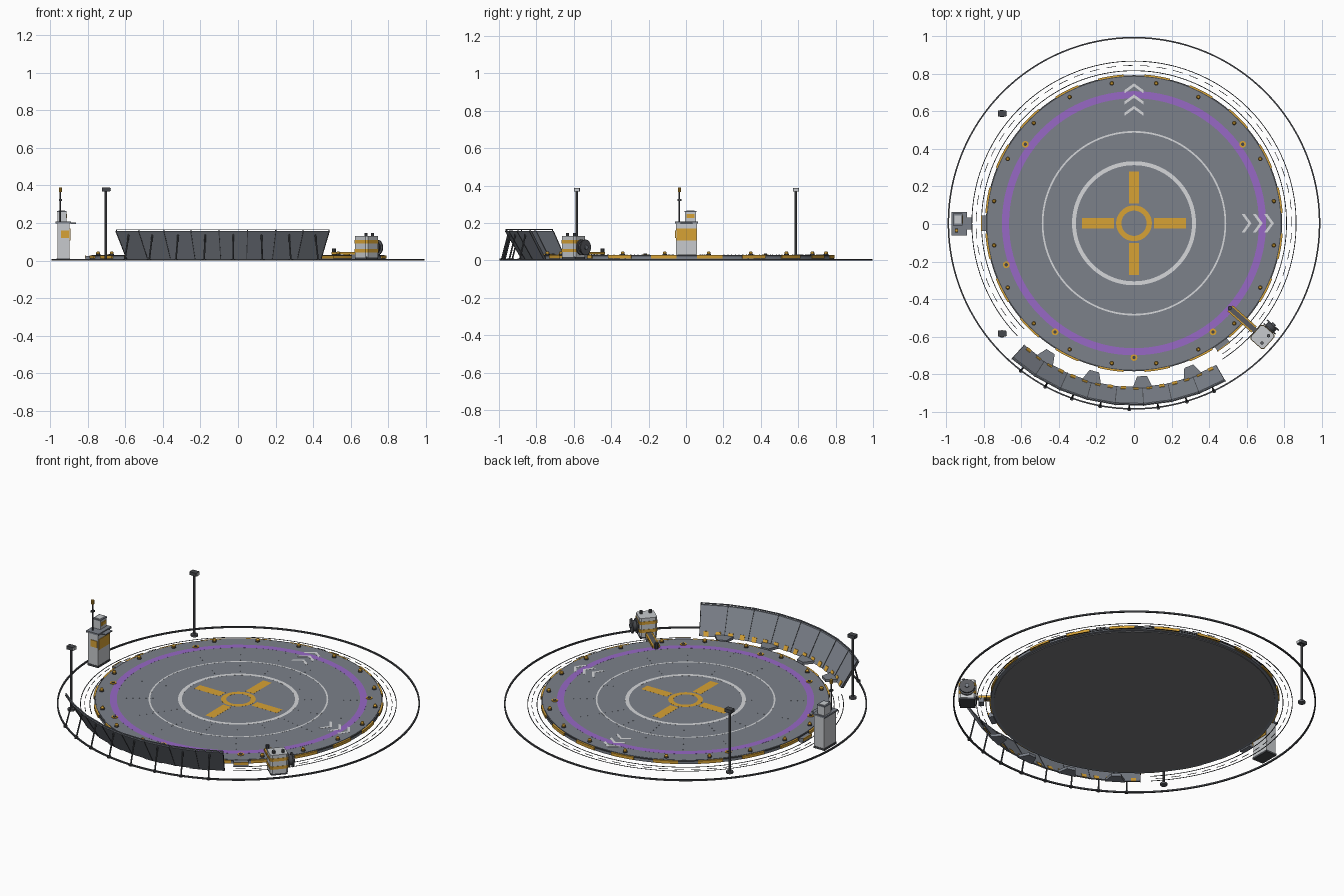
import bpy, bmesh
from math import radians, cos, sin, pi
from mathutils import Matrix, Vector

cube = bpy.data.objects.get("Cube")
if cube:
    bpy.data.objects.remove(cube, do_unlink=True)

COLOURS = {
    "slate": (0.2, 0.22, 0.255),
    "underside_grey": (0.185, 0.186, 0.2),
    "dark_grey": (0.1, 0.104, 0.115),
    "charcoal": (0.06, 0.064, 0.072),
    "amber": (0.68, 0.36, 0.035),
    "light_grey": (0.57, 0.59, 0.61),
    "marking_white": (0.67, 0.68, 0.7),
    "violet": (0.31, 0.14, 0.56),
}
MATS = {}
for key, rgb in COLOURS.items():
    m = bpy.data.materials.new(key)
    m.use_nodes = True
    m.diffuse_color = (*rgb, 1)
    m.node_tree.nodes["Principled BSDF"].inputs["Base Color"].default_value = (*rgb, 1)
    MATS[key] = m

CENTRE = Matrix.Translation((0, 0.004, 0))


def radial(deg, r=0.0):
    """Frame whose x axis points outwards at the given angle."""
    return CENTRE @ Matrix.Rotation(radians(deg), 4, "Z") @ Matrix.Translation((r, 0, 0))


class Part:
    def __init__(self, name, *mats):
        self.name, self.mats, self.bm = name, mats, bmesh.new()

    def solid(self, rings, mat, frame, closed=False):
        """Skin a list of equal-length point loops."""
        idx = self.mats.index(mat)
        loops = [[self.bm.verts.new(frame @ Vector(p)) for p in ring] for ring in rings]
        n, faces = len(loops[0]), []
        for i in range(len(loops) if closed else len(loops) - 1):
            a, b = loops[i], loops[(i + 1) % len(loops)]
            for j in range(n):
                k = (j + 1) % n
                faces.append(self.bm.faces.new((a[j], a[k], b[k], b[j])))
        if not closed:
            faces += [self.bm.faces.new(loops[0]), self.bm.faces.new(loops[-1])]
        for f in faces:
            f.material_index = idx

    def prism(self, pts, z0, z1, mat, frame=CENTRE):
        self.solid([[(x, y, z) for x, y in pts] for z in (z0, z1)], mat, frame)

    def box(self, xs, ys, zs, mat, frame=Matrix()):
        (a, b), (c, d) = xs, ys
        self.prism([(a, c), (b, c), (b, d), (a, d)], *zs, mat, frame)

    def rod(self, a, b, r, mat, frame=Matrix(), sides=10, r2=None):
        a, b = Vector(a), Vector(b)
        turn = (b - a).to_track_quat("Z", "Y")
        circle = [Vector((cos(2 * pi * i / sides), sin(2 * pi * i / sides), 0)) for i in range(sides)]
        end = r if r2 is None else r2
        self.solid([[a + turn @ (c * r) for c in circle],
                    [b + turn @ (c * end) for c in circle]], mat, frame)

    def sweep(self, profile, mat, a0=0, a1=360, steps=96):
        """Turn an (r, z) profile about the pad axis."""
        full = a1 - a0 >= 360
        rings = []
        for i in range(steps if full else steps + 1):
            t = radians(a0 + (a1 - a0) * i / steps)
            rings.append([(r * cos(t), r * sin(t), z) for r, z in profile])
        self.solid(rings, mat, CENTRE, full)

    def band(self, r0, r1, z0, z1, mat, a0=0, a1=360, steps=96):
        self.sweep([(r0, z0), (r1, z0), (r1, z1), (r0, z1)], mat, a0, a1, steps)

    def done(self):
        bmesh.ops.recalc_face_normals(self.bm, faces=self.bm.faces)
        me = bpy.data.meshes.new(self.name)
        self.bm.to_mesh(me)
        self.bm.free()
        for m in self.mats:
            me.materials.append(MATS[m])
        ob = bpy.data.objects.new(self.name, me)
        bpy.context.collection.objects.link(ob)
        bpy.ops.object.select_all(action="DESELECT")
        ob.select_set(True)
        bpy.context.view_layer.objects.active = ob
        bpy.ops.object.shade_smooth_by_angle(angle=radians(30))


# Deck: dark underside, slate top, dark curb with amber edge strips
TOP = 0.03
p = Part("landing_deck", "slate", "charcoal", "amber", "underside_grey")
p.rod((0, 0, 0.004), (0, 0, 0.012), 0.768, "underside_grey", CENTRE, 96)
p.rod((0, 0, 0.008), (0, 0, TOP), 0.78, "slate", CENTRE, 96)
p.band(0.777, 0.788, 0.022, 0.028, "charcoal")
p.band(0.777, 0.786, 0.008, 0.022, "slate")
for i in range(20):
    p.band(0.784, 0.793, 0.011, 0.0285, "amber", i * 18 + 4, i * 18 + 14, 4)
p.done()

# Deck bolts in radial rows
p = Part("deck_bolts", "slate")
for i in range(16):
    for k in range(9):
        f = radial(i * 22.5 + 11.25, 0.36 + k * 0.036)
        p.rod((0, 0, TOP - 0.002), (0, 0, TOP + 0.001), 0.003, "slate", f, 6)
p.done()

# Painted rings, cross and chevrons
p = Part("deck_markings", "marking_white", "violet", "amber")
PAINT = (TOP - 0.0002, TOP + 0.0003)
p.band(0.665, 0.703, *PAINT, "violet")
p.band(0.482, 0.491, *PAINT, "marking_white")
p.band(0.309, 0.33, *PAINT, "marking_white")
p.band(0.067, 0.095, *PAINT, "amber", steps=48)
for a in range(0, 360, 90):
    p.box((0.106, 0.276), (-0.0275, 0.0275), PAINT, "amber", radial(a))
ARROW = [(0, 0), (-0.036, 0.05), (-0.053, 0.05), (-0.017, 0), (-0.053, -0.05), (-0.036, -0.05)]
for a in (0, 90):
    for tip in (0.625, 0.685, 0.745):
        p.prism(ARROW, TOP, TOP + 0.0007, "marking_white", radial(a, tip))
p.done()

# Edge lamps and tie-down rings
p = Part("edge_lamps", "charcoal", "amber")
for i in range(20):
    f = radial(9 + 18 * i, 0.754)
    p.rod((0, 0, TOP - 0.002), (0, 0, TOP + 0.005), 0.0125, "charcoal", f)
    p.rod((0, 0, TOP + 0.005), (0, 0, TOP + 0.013), 0.01, "amber", f)
    p.rod((0, 0, TOP + 0.013), (0, 0, TOP + 0.019), 0.01, "amber", f, 10, 0.006)
for a in (36, 144, 198, 234, 270, 306):
    f = radial(a, 0.715)
    p.rod((0, 0, TOP - 0.002), (0, 0, TOP + 0.003), 0.018, "amber", f, 16)
    p.rod((0, 0, TOP), (0, 0, TOP + 0.006), 0.009, "charcoal", f)
p.done()

# Ground rings, open behind the blast wall
p = Part("ground_rings", "charcoal")
p.band(0.984, 0.992, 0, 0.009, "charcoal", steps=128)
for r in (0.81, 0.861):
    p.band(r, r + 0.004, 0, 0.002, "charcoal", -57, 224, 96)
for i in range(46):
    a = -56 + i * 6.1
    p.band(0.8385, 0.8415, 0, 0.002, "charcoal", a, a + 3.6, 2)
p.done()

# Entry steps at the deck edge
p = Part("deck_steps", "slate", "amber")
for a in (180, 306):
    p.box((0.785, 0.812), (-0.04, 0.04), (0, 0.026), "slate", radial(a))
    p.box((0.81, 0.815), (-0.04, 0.04), (0.012, 0.027), "amber", radial(a))
p.done()

# Blast wall: leaning flat panels, ribs, struts, rail and foot wedges
START, STEP, COUNT = 228, 9, 8
p = Part("blast_wall", "slate", "charcoal", "amber")
LEAN = [(0.872, 0.008), (0.884, 0.008), (0.972, 0.157), (0.96, 0.157)]
RIB = [(0.87, 0.008), (0.886, 0.008), (0.974, 0.157), (0.958, 0.157)]
PLATE = [(0.868, 0.008), (0.875, 0.008), (0.89, 0.032), (0.882, 0.034)]
WEDGE = [(-0.035, -0.026), (-0.035, 0.026), (0.03, 0.055), (0.03, -0.055)]
for i in range(COUNT):
    a = START + i * STEP
    p.sweep(LEAN, "slate", a + 0.1, a + STEP - 0.1, 1)
    mid = a + STEP / 2
    for off in (-2.2, 2.2):
        p.sweep(PLATE, "amber", mid + off - 0.9, mid + off + 0.9, 1)
    f = radial(mid)
    p.rod((0.955, 0, 0.14), (0.989, 0, 0.008), 0.0045, "charcoal", f, 8)
    p.rod((0.99, 0, 0), (0.99, 0, 0.01), 0.011, "charcoal", f)
    if i % 2:
        p.prism(WEDGE, 0.004, 0.02, "slate", radial(a, 0.85))
for i in range(COUNT + 1):
    a = START + i * STEP
    p.sweep(RIB, "charcoal", a - 0.12, a + 0.12, 1)
    p.rod((0.966, 0, 0.155), (0.967, 0, 0.166), 0.003, "charcoal", radial(a), 6)
p.band(0.964, 0.97, 0.162, 0.167, "slate", START, START + STEP * COUNT, COUNT)
p.done()

# Control kiosk with mast
p = Part("control_kiosk", "light_grey", "charcoal", "amber", "slate")
p.box((-0.966, -0.894), (-0.056, 0.06), (0, 0.012), "charcoal")
p.box((-0.962, -0.896), (-0.054, 0.058), (0.012, 0.198), "light_grey")
p.box((-0.972, -0.888), (-0.06, 0.064), (0.198, 0.208), "slate")
p.box((-0.9, -0.892), (-0.05, 0.056), (0.108, 0.17), "amber")
p.box((-0.942, -0.9), (-0.058, -0.05), (0.12, 0.16), "amber")
p.box((-0.888, -0.862), (-0.03, 0.034), (0.196, 0.202), "slate")
p.box((-0.962, -0.914), (-0.006, 0.054), (0.208, 0.262), "light_grey")
p.box((-0.964, -0.912), (-0.008, 0.056), (0.258, 0.265), "slate")
p.box((-0.955, -0.921), (0.002, 0.046), (0.262, 0.267), "light_grey")
p.box((-0.918, -0.91), (0.002, 0.046), (0.228, 0.248), "amber")
p.rod((-0.945, -0.035, 0.2), (-0.945, -0.035, 0.372), 0.004, "charcoal")
p.box((-0.952, -0.936), (-0.045, -0.025), (0.318, 0.328), "charcoal")
p.rod((-0.945, -0.035, 0.366), (-0.945, -0.035, 0.39), 0.009, "amber")
p.done()

# Floodlight poles
for y, label in ((0.588, "back"), (-0.585, "front")):
    p = Part("floodlight_" + label, "charcoal", "light_grey", "dark_grey")
    p.rod((-0.703, y, 0), (-0.703, y, 0.012), 0.02, "dark_grey", sides=12)
    p.rod((-0.703, y, 0.01), (-0.703, y, 0.37), 0.007, "dark_grey")
    p.box((-0.725, -0.681), (y - 0.015, y + 0.017), (0.368, 0.388), "charcoal")
    p.box((-0.683, -0.677), (y - 0.012, y + 0.014), (0.37, 0.386), "light_grey")
    p.done()

# Service unit: banded tank, side reel, filler caps and arm to the deck
p = Part("service_unit", "light_grey", "charcoal", "amber", "slate", "dark_grey")
f = radial(318.5, 0.913)
p.box((-0.042, 0.042), (-0.046, 0.046), (0.006, 0.022), "charcoal", f)


def octagon(h, w, c=0.01):
    return [(h, w - c), (h - c, w), (c - h, w), (-h, w - c), (-h, c - w), (c - h, -w), (h - c, -w), (h, c - w)]


p.prism(octagon(0.047, 0.05), 0.018, 0.13, "light_grey", f)
for z in (0.044, 0.092):
    p.prism(octagon(0.049, 0.052), z, z + 0.018, "amber", f)
for y in (-0.026, 0.026):
    p.rod((0.02, y, 0.126), (0.02, y, 0.147), 0.009, "dark_grey", f)
p.rod((0, 0.05, 0.07), (0, 0.082, 0.07), 0.03, "charcoal", f, 20)
for y in (0.054, 0.08):
    p.rod((0, y, 0.07), (0, y + 0.007, 0.07), 0.042, "dark_grey", f, 20)
p.rod((0, 0.085, 0.07), (0, 0.095, 0.07), 0.012, "slate", f)
p.box((-0.232, -0.04), (-0.014, 0.014), (0.034, 0.044), "dark_grey", f)
for y in (-0.017, 0.017):
    p.box((-0.23, -0.06), (y - 0.004, y + 0.004), (0.032, 0.045), "amber", f)
p.box((-0.09, -0.06), (-0.02, 0.02), (0.004, 0.04), "slate", f)
p.rod((-0.232, 0, 0.03), (-0.232, 0, 0.064), 0.011, "charcoal", f)
p.done()
